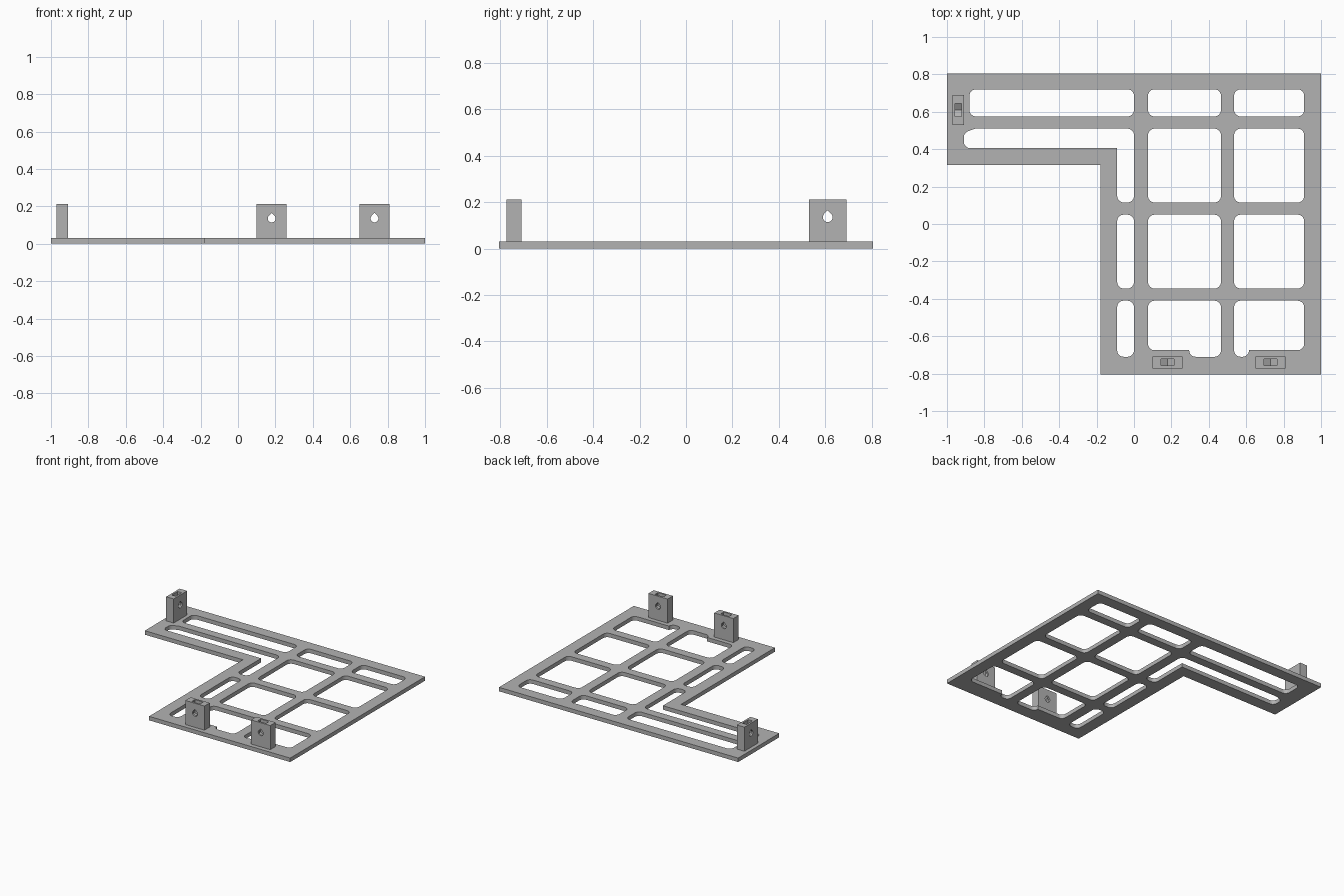
import bpy
import bmesh
from math import atan2, cos, pi, sin, tan
from mathutils import Matrix, Vector

cube = bpy.data.objects.get("Cube")
if cube:
    bpy.data.objects.remove(cube, do_unlink=True)

THICK = 0.03
grey = bpy.data.materials.new("plain grey")
grey.use_nodes = True
grey.diffuse_color = (0.45, 0.45, 0.45, 1)
grey.node_tree.nodes["Principled BSDF"].inputs["Base Color"].default_value = grey.diffuse_color


def rounded(points, radius=0.035, steps=6):
    """Fillet the convex corners of a counter-clockwise outline."""
    result = []
    pts = [Vector(p) for p in points]
    for i, p in enumerate(pts):
        d1 = (p - pts[i - 1]).normalized()
        d2 = (pts[(i + 1) % len(pts)] - p).normalized()
        turn = atan2(d1.cross(d2), d1.dot(d2))
        if turn <= 0:
            result.append(p)
            continue
        normal = Vector((-d1.y, d1.x))
        centre = p - d1 * radius * tan(turn / 2) + normal * radius
        for s in range(steps + 1):
            result.append(centre - Matrix.Rotation(turn * s / steps, 2) @ normal * radius)
    return result


def box_outline(x0, x1, y0, y1):
    return [(x0, y0), (x1, y0), (x1, y1), (x0, y1)]


def prism(name, outline, depth, matrix):
    """Extrude an outline symmetrically along its local z."""
    bm = bmesh.new()
    face = bm.faces.new([bm.verts.new((x, y, -depth / 2)) for x, y in outline])
    ext = bmesh.ops.extrude_face_region(bm, geom=[face])
    bmesh.ops.translate(bm, vec=(0, 0, depth),
                        verts=[v for v in ext["geom"] if isinstance(v, bmesh.types.BMVert)])
    bmesh.ops.recalc_face_normals(bm, faces=bm.faces)
    mesh = bpy.data.meshes.new(name)
    bm.to_mesh(mesh)
    bm.free()
    mesh.transform(matrix)
    obj = bpy.data.objects.new(name, mesh)
    bpy.context.collection.objects.link(obj)
    mesh.materials.append(grey)
    return obj


def finish(obj):
    bpy.ops.object.select_all(action="DESELECT")
    obj.select_set(True)
    bpy.context.view_layer.objects.active = obj


# Plate windows: three columns by four rows, some with odd shapes
narrow, middle, right = (-0.09, 0.0), (0.075, 0.465), (0.535, 0.91)
top, upper, lower = (0.575, 0.72), (0.115, 0.51), (-0.345, 0.05)
low, step, high = -0.71, -0.675, -0.41
windows = [box_outline(-0.88, 0.0, *top), box_outline(*narrow, low, high)]
windows += [box_outline(*col, *lower) for col in (narrow, middle, right)]
windows += [box_outline(*col, *row) for col in (middle, right) for row in (top, upper)]
windows += [
    # elbow window following the inner corner
    [(-0.91, 0.405), (-0.09, 0.405), (-0.09, 0.115), (0, 0.115),
     (0, 0.51), (-0.85, 0.51), (-0.91, 0.487)],
    # front windows stepped around the brackets
    [(0.075, step), (0.295, step), (0.295, low), (0.465, low), (0.465, high), (0.075, high)],
    [(0.535, low), (0.615, low), (0.615, step), (0.91, step), (0.91, high), (0.535, high)],
]
border = [(-1, 0.315), (-0.18, 0.315), (-0.18, -0.805), (1, -0.805), (1, 0.805), (-1, 0.805)]

# L-shaped plate
curve = bpy.data.curves.new("base_plate", "CURVE")
curve.dimensions = "2D"
curve.fill_mode = "BOTH"
curve.extrude = THICK / 2
for outline in [border] + [rounded(w) for w in windows]:
    spline = curve.splines.new("POLY")
    spline.points.add(len(outline) - 1)
    for point, (x, y) in zip(spline.points, outline):
        point.co = (x, y, 0, 1)
    spline.use_cyclic_u = True
curve.materials.append(grey)
plate = bpy.data.objects.new("base_plate", curve)
plate.location.z = THICK / 2
bpy.context.collection.objects.link(plate)
finish(plate)
bpy.ops.object.convert(target="MESH")
bm = bmesh.new()
bm.from_mesh(plate.data)
bmesh.ops.remove_doubles(bm, verts=bm.verts, dist=0.0001)
bmesh.ops.recalc_face_normals(bm, faces=bm.faces)
bm.to_mesh(plate.data)
bm.free()
bpy.ops.object.shade_smooth_by_angle()

# Bracket profiles, centred on the bolt hole
block = box_outline(-0.08, 0.08, THICK - 0.135, 0.077)
bolt = [(0.021 * cos(a), 0.021 * sin(a)) for a in
        [pi * 0.75 + pi * 1.5 * i / 18 for i in range(19)]] + [(0, 0.0297)]
nut_slot = [(-0.035, -0.02), (0, -0.04), (0.035, -0.02), (0.035, 0.12), (-0.035, 0.12)]


def bracket(name, x, y, angle):
    """Upright block with a teardrop bolt hole and a nut slot open at the top."""
    place = (Matrix.Translation((x, y, 0.135)) @ Matrix.Rotation(angle, 4, "Z")
             @ Matrix.Rotation(pi / 2, 4, "X"))
    body = prism(name, block, 0.063, place)
    for outline, depth in ((bolt, 0.2), (nut_slot, 0.035)):
        cutter = prism("cutter", outline, depth, place)
        cutter.hide_render = True
        mod = body.modifiers.new("cut", "BOOLEAN")
        mod.operation = "DIFFERENCE"
        mod.solver = "EXACT"
        mod.object = cutter
        finish(body)
        bpy.ops.object.modifier_apply(modifier=mod.name)
        bpy.data.objects.remove(cutter, do_unlink=True)
    bpy.ops.object.shade_smooth_by_angle()


bracket("front_bracket_inner", 0.18, -0.74, 0)
bracket("front_bracket_outer", 0.73, -0.74, 0)
bracket("side_bracket", -0.94, 0.61, pi / 2)
